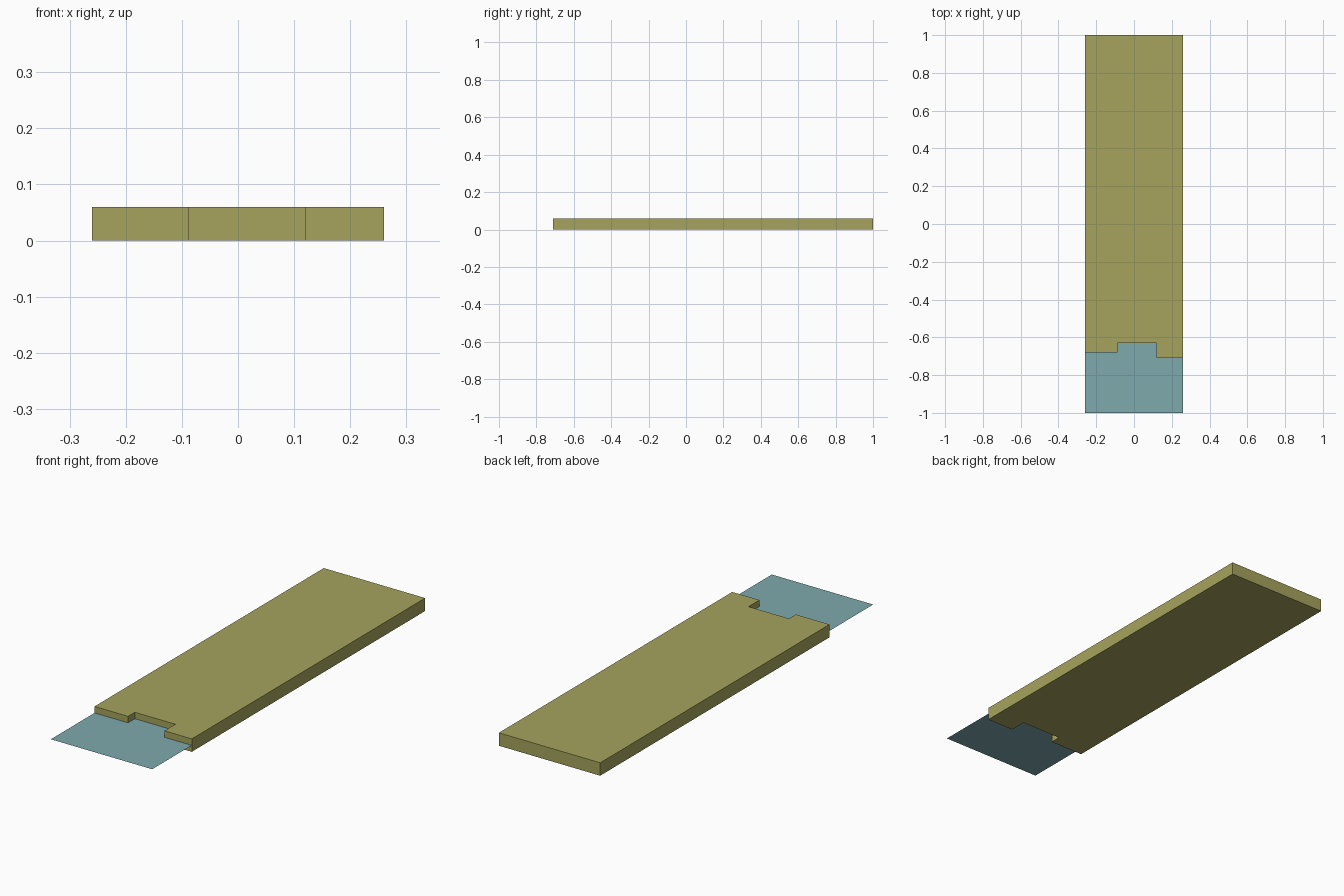
import bpy, bmesh

if "Cube" in bpy.data.objects:
    bpy.data.objects.remove(bpy.data.objects["Cube"])

HALF_W = 0.26
THICK = 0.06
WATER_Z = 0.03
# stepped shoreline, left to right
SHORE = [(-HALF_W, -0.68), (-0.088, -0.68), (-0.088, -0.63),
         (0.12, -0.63), (0.12, -0.71), (HALF_W, -0.71)]


def flat_part(name, outline, z, height, color):
    """Flat outline at height z, extruded upwards when height > 0."""
    bm = bmesh.new()
    face = bm.faces.new([bm.verts.new((x, y, z)) for x, y in outline])
    if height:
        top = bmesh.ops.extrude_face_region(bm, geom=[face], use_keep_orig=True)
        verts = [g for g in top["geom"] if isinstance(g, bmesh.types.BMVert)]
        bmesh.ops.translate(bm, vec=(0, 0, height), verts=verts)
        bmesh.ops.recalc_face_normals(bm, faces=bm.faces)
    mesh = bpy.data.meshes.new(name)
    bm.to_mesh(mesh)
    bm.free()
    mat = bpy.data.materials.new(name + "_color")
    mat.diffuse_color = (*color, 1)
    mat.use_nodes = True
    mat.node_tree.nodes["Principled BSDF"].inputs["Base Color"].default_value = mat.diffuse_color
    mesh.materials.append(mat)
    obj = bpy.data.objects.new(name, mesh)
    bpy.context.collection.objects.link(obj)
    return obj


# land slab with stepped front edge
flat_part("land_slab", SHORE + [(HALF_W, 1), (-HALF_W, 1)], 0, THICK, (0.38, 0.37, 0.11))

# thin water sheet meeting the shore at mid height
flat_part("water_sheet", [(-HALF_W, -1), (HALF_W, -1)] + SHORE[::-1], WATER_Z, 0, (0.21, 0.40, 0.42))
